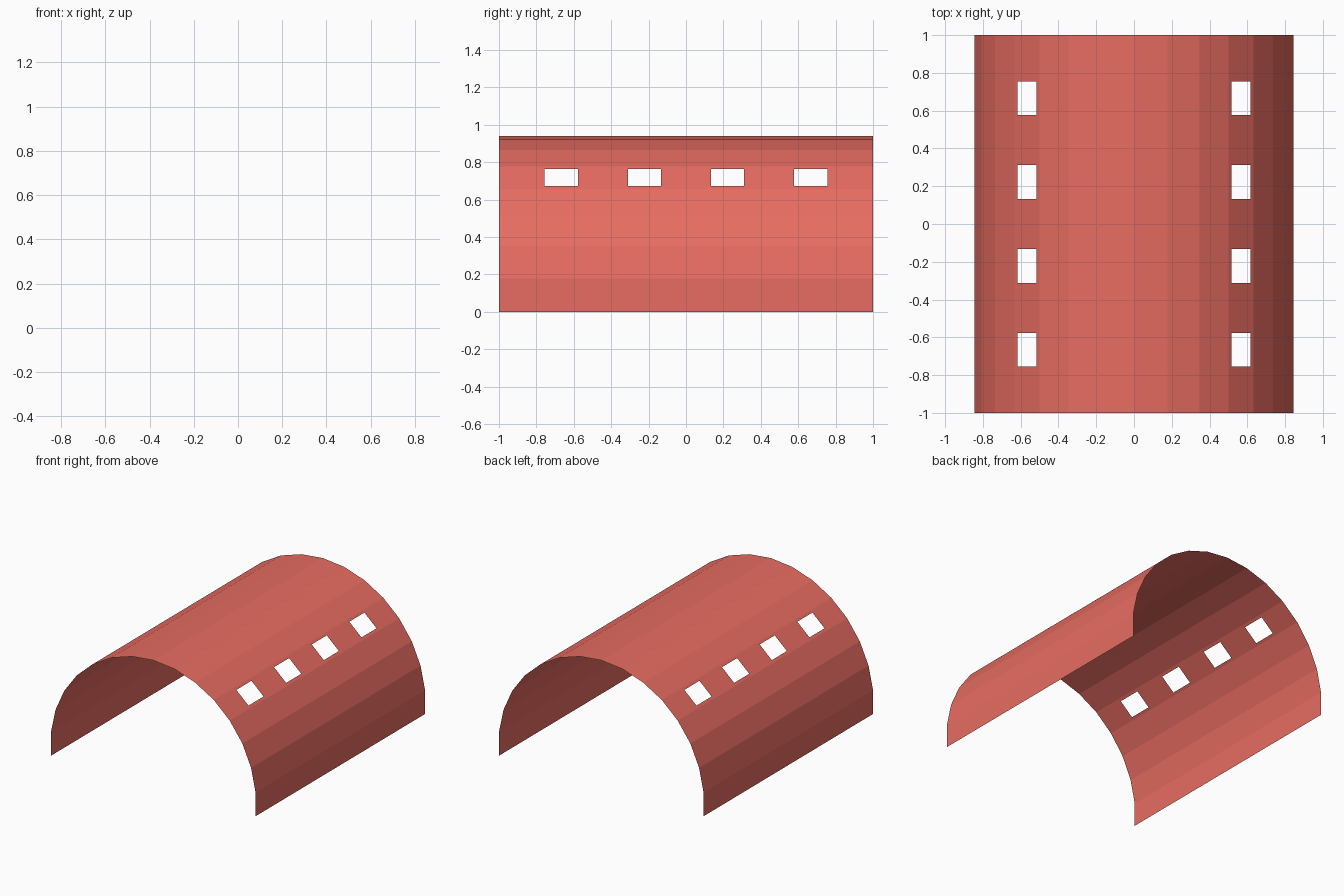
import bpy, bmesh
from math import cos, sin, radians

if "Cube" in bpy.data.objects:
    bpy.data.objects.remove(bpy.data.objects["Cube"])

R, STEP, HALF_LEN = 0.85, 12, 1.0        # 30-sided arc, open sheet
PITCH, WIN = 4 / 9, 0.178                # window spacing and length
INSET = 0.12                             # window margin within its facet
BASE = R * sin(radians(STEP / 2))


def rim(angle):
    a = radians(angle)
    return (R * cos(a), R * sin(a) + BASE)


# arch profile, with extra points along the window facet on each side
profile, window_rows = [], set()
for i in range(17):
    angle = -6 + STEP * i
    p, q = rim(angle), rim(angle + STEP)
    profile.append(p)
    if angle in (42, 126):
        window_rows.add(len(profile))
        for t in (INSET, 1 - INSET):
            profile.append((p[0] + (q[0] - p[0]) * t, p[1] + (q[1] - p[1]) * t))

# cuts along the length, one pair per window
centres = [(k - 1.5) * PITCH for k in range(4)]
cuts = [-HALF_LEN] + [c + s * WIN / 2 for c in centres for s in (-1, 1)] + [HALF_LEN]

# vaulted sheet, leaving the window openings out
bm = bmesh.new()
grid = [[bm.verts.new((x, y, z)) for y in cuts] for x, z in profile]
for r in range(len(profile) - 1):
    for c in range(len(cuts) - 1):
        if r in window_rows and c % 2 == 1:
            continue
        bm.faces.new((grid[r][c], grid[r + 1][c], grid[r + 1][c + 1], grid[r][c + 1]))
bm.normal_update()
if sum(f.normal.z for f in bm.faces) < 0:
    bmesh.ops.reverse_faces(bm, faces=bm.faces[:])
mesh = bpy.data.meshes.new("vaulted_roof")
bm.to_mesh(mesh)
bm.free()
roof = bpy.data.objects.new("vaulted_roof", mesh)
bpy.context.collection.objects.link(roof)

# red sheet colour
red = bpy.data.materials.new("red_sheet")
red.diffuse_color = (0.8, 0.15, 0.12, 1)
red.use_nodes = True
red.node_tree.nodes["Principled BSDF"].inputs["Base Color"].default_value = red.diffuse_color
mesh.materials.append(red)
